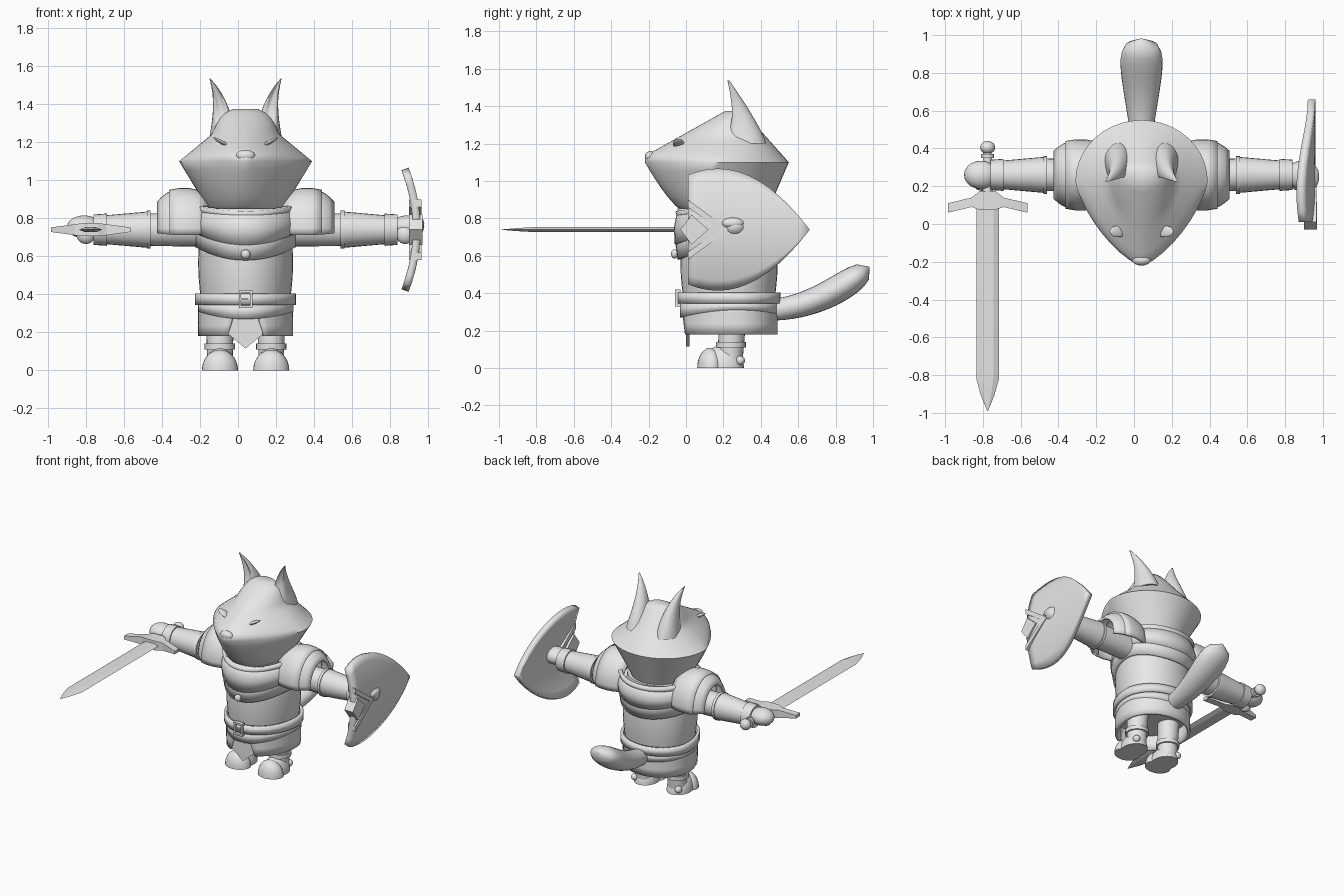
import bpy
import bmesh
from math import sin, cos, pi, tau, sqrt, radians, copysign
from mathutils import Vector, Matrix

if "Cube" in bpy.data.objects:
    bpy.data.objects.remove(bpy.data.objects["Cube"], do_unlink=True)

middle = .04  # symmetry axis of the body
arm_y, arm_z = .26, .74
colour = (.8, .8, .8, 1)
grey = bpy.data.materials.new("plain_grey")
grey.use_nodes = True
grey.diffuse_color = colour
grey.node_tree.nodes["Principled BSDF"].inputs["Base Color"].default_value = colour


def mix(start, end, k):
    return start + (end - start) * k


def steps(count):
    return [i / count for i in range(count + 1)]


def finish(name, bm, angle=40, thick=0):
    bmesh.ops.recalc_face_normals(bm, faces=bm.faces)
    mesh = bpy.data.meshes.new(name)
    bm.to_mesh(mesh)
    bm.free()
    mesh.materials.append(grey)
    part = bpy.data.objects.new(name, mesh)
    bpy.context.collection.objects.link(part)
    if thick:
        solidify = part.modifiers.new("thickness", 'SOLIDIFY')
        solidify.thickness = thick
        solidify.offset = 0
    bpy.ops.object.select_all(action='DESELECT')
    part.select_set(True)
    bpy.context.view_layer.objects.active = part
    bpy.ops.object.shade_smooth_by_angle(angle=radians(angle))


def loft(name, rings, closed=True, caps=True, **style):
    bm = bmesh.new()
    rows = [[bm.verts.new(point) for point in ring] for ring in rings]
    count = len(rows[0])
    for low, high in zip(rows, rows[1:]):
        for i in range(count if closed else count - 1):
            j = (i + 1) % count
            bm.faces.new((low[i], low[j], high[j], high[i]))
    if caps and closed:
        bm.faces.new(rows[0])
        bm.faces.new(rows[-1])
    finish(name, bm, **style)


def level_ring(z, width, front, back, x=middle, point=2, dip=0, dent=0, gap=0, count=40):
    """Level oval whose front may be pointed, dipped, dented or left open."""
    centre = mix(front, back, .58)
    ring = []
    for i in range(count + bool(gap)):
        turn = mix(gap, tau - gap, i / count)
        side, ahead = sin(turn), cos(turn)
        if ahead > 0:
            power = 2 / point
            y = mix(centre, front, ahead ** power) + dent * ahead ** 3
            drop = dip
        else:
            power = 1
            y = mix(centre, back, -ahead)
            drop = dip / 2
        ring.append((x + width * copysign(abs(side) ** power, side), y, z - drop * ahead * ahead))
    return ring


def body_ring(z, grow, **shape):
    return level_ring(z, .24 + grow, -.02 - grow, .48 + grow, **shape)


def shell(name, sections, thick=.02):
    loft(name, [body_ring(z, grow, dip=dip) for z, grow, dip in sections], caps=False, thick=thick)


def tube(name, path, sides=24, **style):
    """Skin along (point, side radius, other radius) stations."""
    points = [Vector(station[0]) for station in path]
    rings = []
    for i, (point, wide, deep) in enumerate(path):
        along = (points[min(i + 1, len(path) - 1)] - points[max(i - 1, 0)]).normalized()
        across = along.cross(Vector((0, 0, 1)))
        across = across.normalized() if across.length > .1 else Vector((1, 0, 0))
        other = along.cross(across)
        turns = [tau * n / sides for n in range(sides)]
        rings.append([points[i] + across * wide * cos(t) + other * deep * sin(t) for t in turns])
    loft(name, rings, **style)


def cone(name, start, end, near, far):
    tube(name, [(start, near, near), (end, far, far)])


def ball(name, place, size, tilt=0):
    bm = bmesh.new()
    matrix = Matrix.Translation(place) @ Matrix.Rotation(tilt, 4, 'Y') @ Matrix.Diagonal((*size, 1))
    bmesh.ops.create_uvsphere(bm, u_segments=20, v_segments=12, radius=1, matrix=matrix)
    finish(name, bm)


def box(name, place, size):
    bm = bmesh.new()
    bmesh.ops.create_cube(bm, matrix=Matrix.Translation(place) @ Matrix.Diagonal((*size, 1)))
    finish(name, bm)


def prism(name, outline, push):
    loft(name, [outline, [Vector(point) + Vector(push) for point in outline]], angle=20)


# Head: widens up to the cheek ridge, then narrows to the flat crown
jaw = [level_ring(mix(.82, 1.1, k), mix(.18, .35, k), mix(.01, -.22, k ** .7), mix(.43, .55, k),
                  point=mix(2, 1.4, k)) for k in steps(6)]
crown = [level_ring(mix(1.1, 1.38, k), max(.35 - .34 * k, .22 * (1 - k) ** .3),
                    max(-.22, mix(-.28, .22, k)), mix(.55, .3, k), point=mix(1.4, 2, k))
         for k in [.98 * step for step in steps(12)][1:]]
loft("head", jaw + crown, angle=58)
ball("nose", (middle, -.19, 1.13), (.05, .03, .03))


def ear(name, sign):
    rings = []
    for k in [.99 * step for step in steps(9)]:
        rings.append(level_ring(mix(1.2, 1.54, k), .075 * (1 - k) ** .8, mix(.19, .22, k),
                                mix(.43, .23, k ** 1.2), x=middle + sign * mix(.12, .19, k ** 3),
                                dent=.05 * sin(pi * k)))
    loft(name, rings, angle=60)


# Torso and plate armour
loft("torso", [body_ring(mix(.28, .85, k), mix(-.02, .01, sin(pi * k))) for k in steps(8)])
shell("lower_breastplate", [(.65, .015, .07), (.72, .025, .07), (.78, .02, 0)])
shell("upper_breastplate", [(.73, .03, .07), (.78, .035, .03), (.85, .015, 0)])
shell("collar", [(.83, .015, .03), (.87, .025, .03)], thick=.025)
ball("breastplate_stud", (middle, -.06, .61), (.025, .02, .025))

# Belt, buckle, skirt and front flap
shell("belt", [(.345, .015, 0), (.405, .015, 0)])
for sign, side in ((1, "left"), (-1, "right")):
    box("buckle_" + side + "_bar", (middle + sign * .03, -.045, .375), (.012, .03, .09))
for sign, side in ((1, "top"), (-1, "bottom")):
    box("buckle_" + side + "_bar", (middle, -.045, .375 + sign * .04), (.07, .03, .012))
box("buckle_prong", (middle - .01, -.045, .375), (.04, .02, .01))
loft("skirt", [body_ring(mix(.18, .35, k), 0, gap=mix(.4, .2, k)) for k in steps(3)],
     closed=False, thick=.02)
shell("skirt_yoke", [(.31, .005, .04), (.35, .005, 0)], thick=.012)
half_flap = [(.075, .34), (.09, .19)]
prism("front_flap", [(middle - x, 0, z) for x, z in half_flap] + [(middle, 0, .115)]
      + [(middle + x, 0, z) for x, z in reversed(half_flap)], (0, .02, 0))

# Tail: rises backward and swells before its rounded end
tail = []
for k in steps(16):
    rounding = sqrt(max(1 - k ** 8, .002))
    tail.append(((middle, mix(.42, .98, k), mix(.31, .54, k * k)),
                 mix(.05, .14, k) * rounding, mix(.055, .085, k) * rounding))
tube("tail", tail, angle=70)


def shoulder_plate(name, sign, inner, outer, start, end, bulge):
    """Half-cylinder plate over the arm, radius changing from start to end."""
    rings = []
    for k in steps(4):
        radius = mix(start, end, k) + bulge * sin(pi * k)
        rings.append([(middle + sign * mix(inner, outer, k), arm_y + .85 * radius * sin(turn),
                       arm_z + radius * cos(turn))
                      for turn in [mix(-1.7, 1.7, step) for step in steps(20)]])
    loft(name, rings, closed=False, thick=.02)


def dome(name, x, front, back, width, height):
    centre = mix(front, back, .5)
    rings = []
    for k in [.97 * step for step in steps(6)]:
        size = sqrt(1 - k * k)
        rings.append(level_ring(height * k, width * size, mix(centre, front, size),
                                mix(centre, back, size), x=x, count=24))
    loft(name, rings)


# Ears, arms, shoulder plates, legs and feet on both sides
for sign, side in ((1, "left_"), (-1, "right_")):
    def arm(part, inner, outer, near, far):
        ends = [(middle + sign * reach, arm_y, arm_z) for reach in (inner, outer)]
        cone(side + part, *ends, near, far)

    ear(side + "ear", sign)
    ball(side + "eyelid", (middle + sign * .125, -.04, 1.2), (.05, .03, .01), tilt=-sign / 2)
    arm("upper_arm", .15, .55, .09, .085)
    arm("elbow_trim", .5, .52, .1, .1)
    arm("bracer", .52, .8, .095, .07)
    arm("cuff", .73, .8, .085, .08)
    shoulder_plate(side + "shoulder_plate", sign, .2, .4, .18, .2, .02)
    shoulder_plate(side + "shoulder_flare", sign, .36, .46, .2, .14, .015)
    ball(side + "hand", (middle + sign * .85, arm_y, .755), (.09, .075, .06))
    ball(side + "fingers", (middle + sign * .84, .21, .715), (.05, .035, .05))
    foot = middle + sign * .135
    cone(side + "leg", (foot, .25, .3), (foot, .235, .01), .075, .065)
    cone(side + "ankle_band", (foot, .24, .14), (foot, .24, .11), .08, .08)
    dome(side + "foot", foot, .07, .31, .085, .12)
    dome(side + "toe_cap", foot, .06, .2, .095, .11)
    ball(side + "heel_stud", (foot + sign * .045, .29, .04), [.025] * 3)

# Sword held in the right hand
sword_x, sword_z = -.775, .74


def blade_ring(y, width):
    turns = [tau * n / 6 for n in range(6)]
    return [(sword_x + width * cos(t), y, sword_z + width / 4 * sin(t)) for t in turns]


def guard_ring(k):
    near = 1 - abs(k)
    depth = .05 if near > .7 else .025
    y = mix(.085, .135, near)
    height = mix(.012, .04, near)
    return [(sword_x + .21 * k, y + depth * a, sword_z + height * b)
            for a, b in ((-1, -1), (1, -1), (1, 1), (-1, 1))]


loft("sword_blade", [blade_ring(.12, .06), blade_ring(-.82, .06), blade_ring(-.91, .035),
                     blade_ring(-.99, .002)], angle=15)
loft("sword_guard", [guard_ring(k) for k in (-1, -.4, -.2, .2, .4, 1)], angle=15)
cone("sword_grip", (sword_x, .12, sword_z), (sword_x, .4, sword_z), .03, .02)
cone("grip_collar", (sword_x, .35, sword_z), (sword_x, .37, sword_z), .035, .035)
ball("sword_pommel", (sword_x, .405, sword_z), (.04, .035, .04))

# Curved shield on the left arm, its point toward the back
shield_rows = []
for k in steps(12):
    y = mix(.01, .659, k)
    half = .32 * (1 - ((y - .17) / .49) ** 2)
    heights = [mix(-half, half, step) for step in steps(12)]
    shield_rows.append([(.94 - .6 * h * h, y, arm_z + h) for h in heights])
loft("shield", shield_rows, closed=False, thick=.04, angle=30)


def emblem(name, outline, depth):
    prism(name, [(.9, y, arm_z + z) for y, z in outline], (depth, 0, 0))


emblem("shield_chevron", ((.01, .16), (.23, 0), (.01, -.16), (.01, -.12), (.18, 0), (.01, .12)), .065)
emblem("shield_diamond", ((-.03, 0), (.03, .08), (.12, 0), (.03, -.08)), .07)
ball("shield_boss", (.95, .25, .775), (.03, .06, .03))
